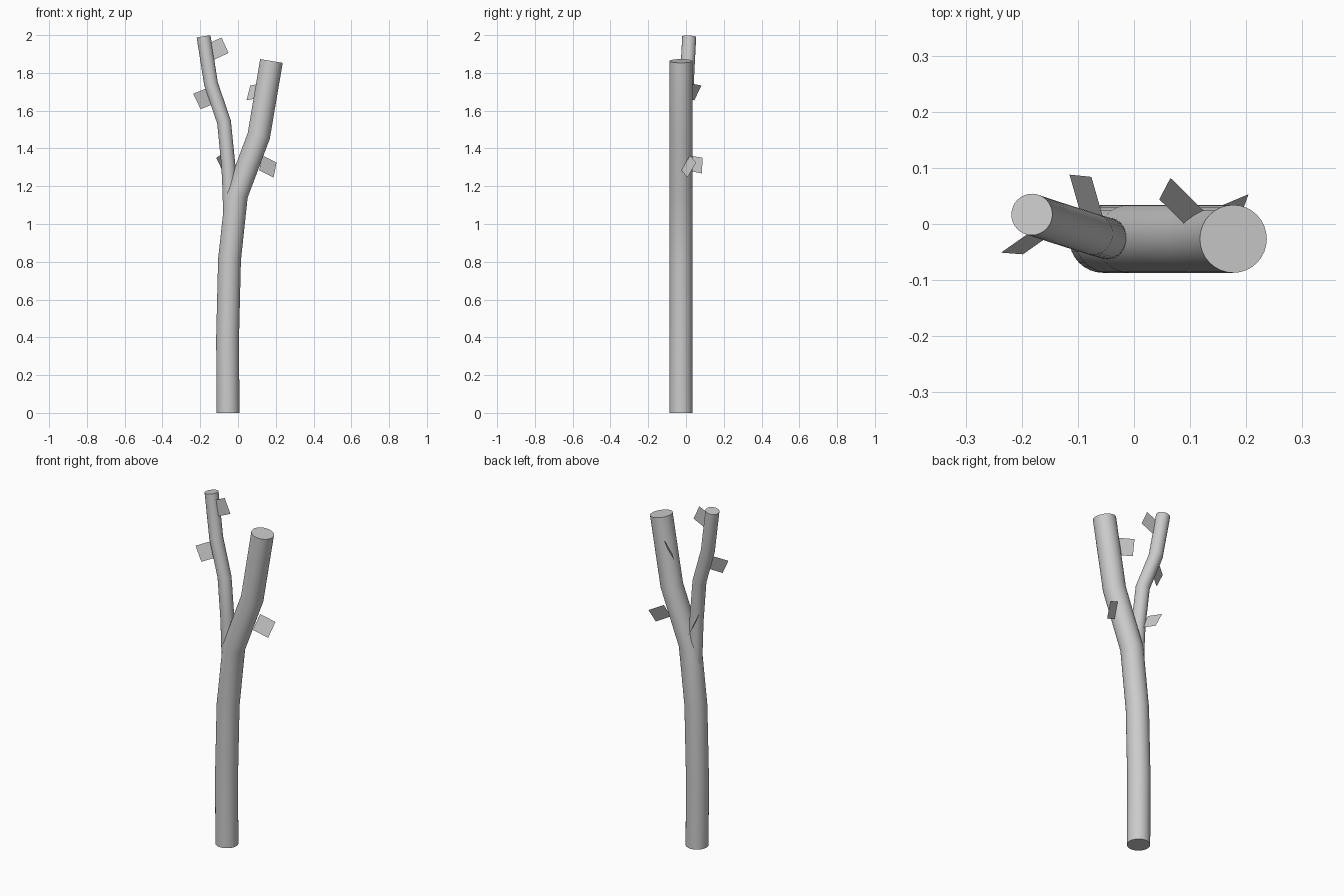
import bpy, bmesh, math
from mathutils import Vector

if "Cube" in bpy.data.objects:
    bpy.data.objects.remove(bpy.data.objects["Cube"])


def finish(name, bm):
    bmesh.ops.recalc_face_normals(bm, faces=bm.faces)
    mesh = bpy.data.meshes.new(name)
    bm.to_mesh(mesh)
    bm.free()
    obj = bpy.data.objects.new(name, mesh)
    bpy.context.collection.objects.link(obj)
    return obj


def tube(name, path, radius, sides=32, flat_base=False):
    """Capped round limb following a path, with mitred joints."""
    pts = [Vector(p) for p in path]
    bm = bmesh.new()
    rings = []
    for i, p in enumerate(pts):
        a = (p - pts[i - 1]).normalized() if i else Vector()
        b = (pts[i + 1] - p).normalized() if i < len(pts) - 1 else Vector()
        t = (a + b).normalized()
        if i == 0 and flat_base:
            t = Vector((0, 0, 1))
        u = Vector((0, 1, 0)).cross(t).normalized()
        v = t.cross(u)
        rings.append([bm.verts.new(p + radius * (u * math.cos(k) + v * math.sin(k)))
                      for k in (2 * math.pi * j / sides for j in range(sides))])
    for lo, hi in zip(rings, rings[1:]):
        for j in range(sides):
            n = (j + 1) % sides
            bm.faces.new((lo[j], lo[n], hi[n], hi[j]))
    bm.faces.new(rings[0])
    bm.faces.new(rings[-1])
    obj = finish(name, bm)
    bpy.context.view_layer.objects.active = obj
    obj.select_set(True)
    bpy.ops.object.shade_smooth_by_angle(angle=math.radians(35))
    obj.select_set(False)


def leaf(name, top, bottom, inward):
    """Flat square leaf: outer edge top-bottom, extended into the limb."""
    a, b, d = Vector(top), Vector(bottom), Vector(inward)
    bm = bmesh.new()
    bm.faces.new([bm.verts.new(p) for p in (a, b, b + d, a + d)])
    finish(name, bm)


# Trunk and thinner side branch
Y = -0.0265
tube("trunk", [(-0.053, Y, 0), (-0.055, Y, 0.4), (-0.045, Y, 0.81), (-0.008, Y, 1.153),
               (0.110, Y, 1.467), (0.177, Y, 1.863)], 0.0605, flat_base=True)
tube("branch", [(-0.040, -0.026, 1.0), (-0.046, -0.026, 1.2), (-0.051, -0.025, 1.31),
                (-0.074, -0.018, 1.54), (-0.143, 0.004, 1.742), (-0.182, 0.017, 1.992)], 0.037)

# Leaves: outer top corner, outer bottom corner, direction into the limb
leaves = [
    ((-0.087, 0.002, 1.987), (-0.050, 0.002, 1.905), (-0.082, 0.0, -0.037)),
    ((-0.237, -0.051, 1.690), (-0.198, -0.054, 1.608), (0.070, 0.049, 0.028)),
    ((0.204, 0.053, 1.325), (0.188, 0.008, 1.246), (-0.076, -0.032, 0.038)),
    ((-0.115, 0.088, 1.350), (-0.076, 0.084, 1.268), (0.024, -0.084, 0.016)),
    ((0.065, 0.082, 1.733), (0.045, 0.044, 1.655), (0.062, -0.061, 0.012)),
]
for n, spec in enumerate(leaves, 1):
    leaf(f"leaf_{n}", *spec)
